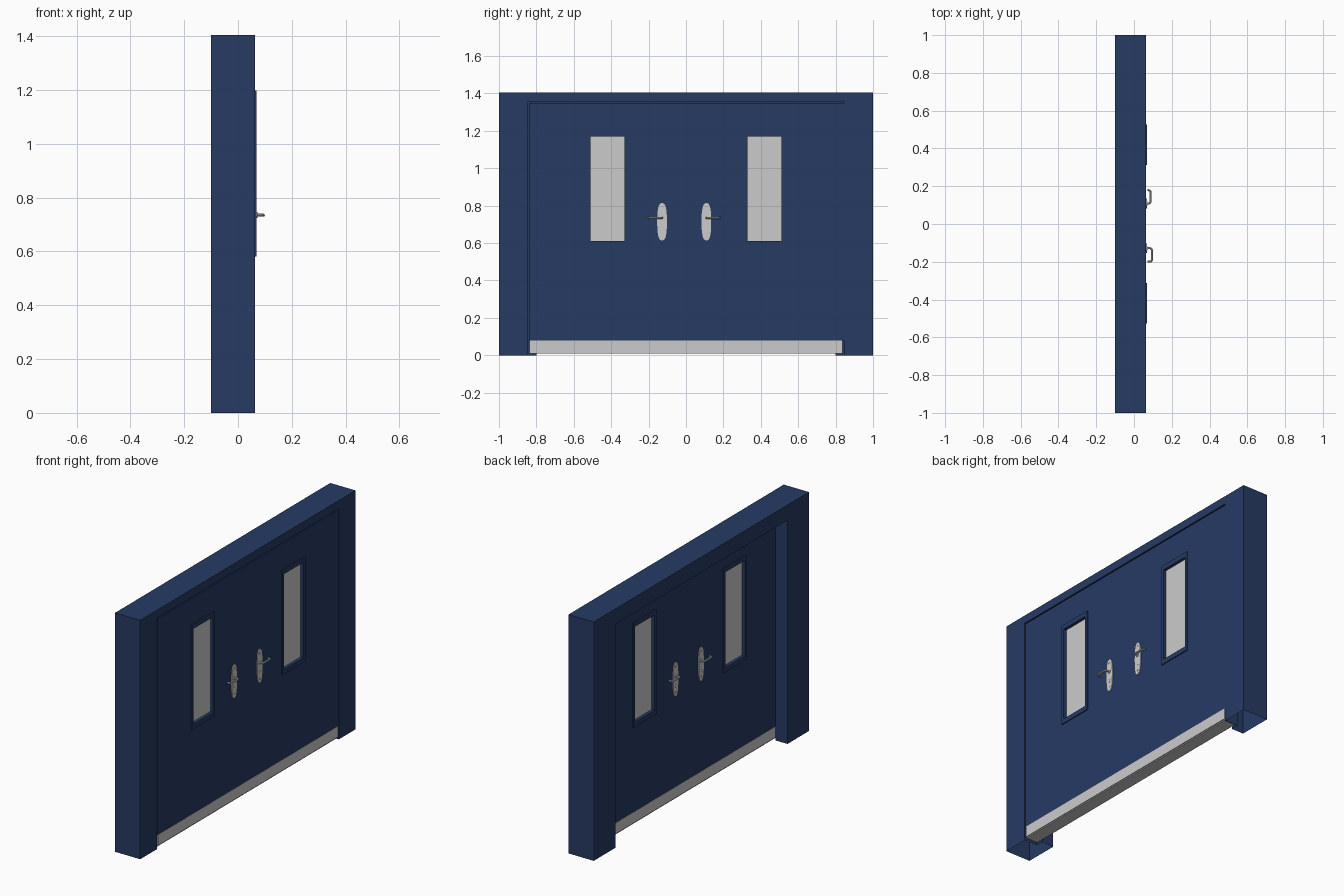
import bpy, bmesh, math
from mathutils import Vector

if "Cube" in bpy.data.objects:
    bpy.data.objects.remove(bpy.data.objects["Cube"])

navy = bpy.data.materials.new("navy_paint")
navy.diffuse_color = (0.02, 0.043, 0.127, 1)
navy.use_nodes = True
navy.node_tree.nodes["Principled BSDF"].inputs["Base Color"].default_value = navy.diffuse_color

BACK, FRONT = -0.02, 0.063          # faces of the door leaf along x
MID = (BACK + FRONT) / 2
HALF = (FRONT - BACK) / 2


def finish(name, bm, mat=None, smooth=False):
    bmesh.ops.recalc_face_normals(bm, faces=bm.faces)
    me = bpy.data.meshes.new(name)
    bm.to_mesh(me)
    bm.free()
    ob = bpy.data.objects.new(name, me)
    bpy.context.collection.objects.link(ob)
    if mat:
        me.materials.append(mat)
    if smooth:
        bpy.ops.object.select_all(action='DESELECT')
        ob.select_set(True)
        bpy.context.view_layer.objects.active = ob
        bpy.ops.object.shade_smooth_by_angle(angle=math.radians(35))
    return ob


def box(name, x, y, z, mat=None):
    bm = bmesh.new()
    bmesh.ops.create_cube(bm, size=1)
    for v in bm.verts:
        v.co = [a + (b - a) * (c + 0.5) for (a, b), c in zip((x, y, z), v.co)]
    return finish(name, bm, mat)


def prism(bm, pts, x0, x1):
    """Extrude a closed (y, z) outline from x0 to x1."""
    f = bm.faces.new([bm.verts.new((x0, y, z)) for y, z in pts])
    ext = bmesh.ops.extrude_face_region(bm, geom=[f])["geom"]
    for v in ext:
        if isinstance(v, bmesh.types.BMVert):
            v.co.x = x1


def ellipse(cy, cz, ry, rz, n=12):
    return [(cy + ry * math.cos(2 * math.pi * i / n),
             cz + rz * math.sin(2 * math.pi * i / n)) for i in range(n)]


# Door frame: rebated profile (x, half width, top) swept round the opening, open at the floor
profile = [(-0.1, 1, 1.405), (0.064, 1, 1.405), (0.064, 0.845, 1.357),
           (-0.022, 0.845, 1.357), (-0.022, 0.8, 1.315), (-0.1, 0.8, 1.315)]
bm = bmesh.new()
rows = [[bm.verts.new(c) for c in ((x, -w, 0), (x, -w, t), (x, w, t), (x, w, 0))]
        for x, w, t in profile]
for a, b in zip(rows, rows[1:] + rows[:1]):
    for i in range(3):
        bm.faces.new((a[i], a[i + 1], b[i + 1], b[i]))
finish("door_frame", bm, navy)

# Door leaf with two window openings
leaf = box("door_leaf", (BACK, FRONT), (-0.838, 0.844), (0.08, 1.35), navy)
for s in (-1, 1):
    cut = box("window_cutter", (-0.2, 0.2), sorted((s * 0.325, s * 0.515)), (0.605, 1.175))
    mod = leaf.modifiers.new("opening", 'BOOLEAN')
    mod.object, mod.solver = cut, 'EXACT'
    bpy.context.view_layer.objects.active = leaf
    bpy.ops.object.modifier_apply(modifier=mod.name)
    bpy.data.objects.remove(cut)

# Kick plate wrapping the bottom of the leaf, with a thin seal beneath
box("kick_plate", (BACK - 0.001, FRONT + 0.001), (-0.836, 0.838), (0.016, 0.08))
box("bottom_seal", (BACK + 0.004, FRONT - 0.004), (-0.836, 0.838), (0.01, 0.016))

# Windows: a surround lining the opening and a recessed pane
for side, s in (("left", -1), ("right", 1)):
    bm = bmesh.new()
    loops = []
    for x, h, z0, z1 in ((BACK - 0.006, 0.107, 0.582, 1.198), (FRONT + 0.006, 0.107, 0.582, 1.198),
                         (FRONT + 0.006, 0.09, 0.61, 1.17), (BACK - 0.006, 0.09, 0.61, 1.17)):
        c = s * 0.42
        loops.append([bm.verts.new(p) for p in
                      ((x, c - h, z0), (x, c + h, z0), (x, c + h, z1), (x, c - h, z1))])
    for a, b in zip(loops, loops[1:] + loops[:1]):
        for i in range(4):
            j = (i + 1) % 4
            bm.faces.new((a[i], a[j], b[j], b[i]))
    finish(side + "_window_surround", bm, navy)
    box(side + "_window_pane", (BACK + 0.012, FRONT - 0.012),
        sorted((s * 0.328, s * 0.512)), (0.608, 1.172))


def handle(name, face, cy, out, reach):
    """Back plate, screws, keyhole and lever; face is +1 or -1 along x."""
    def X(d):
        return MID + face * (HALF + d)
    d = 1 if cy > 0 else -1
    plate = []
    for i in range(32):                      # rounded, slightly tapered outline
        t = 2 * math.pi * i / 32
        c, q = math.cos(t), math.sin(t)
        plate.append((cy + 0.026 * math.copysign(abs(c) ** 0.7, c),
                      0.714 + 0.1 * math.copysign(abs(q) ** 0.8, q)))
    bm = bmesh.new()
    prism(bm, plate, X(-0.001), X(0.005))
    finish(name + "_plate", bm, smooth=True)
    bm = bmesh.new()
    for z in (0.79, 0.64):
        prism(bm, ellipse(cy, z, 0.005, 0.005), X(0.004), X(0.0065))
    prism(bm, ellipse(cy, 0.677, 0.007, 0.009), X(0.004), X(0.0065))
    prism(bm, ellipse(cy, 0.735, 0.011, 0.011, 16), X(0.004), X(0.009))
    finish(name + "_screws_and_keyhole", bm, smooth=True)

    # Lever: bent rod out of the plate, sideways, and back toward the door
    y0, y1, r = cy, cy + d * reach, 0.01
    path = [(0.003, y0)]
    for yc, a0 in ((y0 + d * r, math.pi), (y1 - d * r, math.pi / 2)):
        for k in range(5):
            a = a0 - k * math.pi / 8
            path.append((out - r + r * math.sin(a), yc + d * r * math.cos(a)))
    path.append((0.008, y1))
    cu = bpy.data.curves.new(name + "_lever", 'CURVE')
    cu.dimensions = '3D'
    cu.bevel_depth, cu.bevel_resolution, cu.use_fill_caps = 0.0055, 2, True
    sp = cu.splines.new('POLY')
    sp.points.add(len(path) - 1)
    for p, (x, y) in zip(sp.points, path):
        p.co = (X(x), y, 0.735, 1)
    ob = bpy.data.objects.new(name + "_lever", cu)
    bpy.context.collection.objects.link(ob)
    bpy.ops.object.select_all(action='DESELECT')
    ob.select_set(True)
    bpy.context.view_layer.objects.active = ob
    bpy.ops.object.convert(target='MESH')
    bpy.ops.object.shade_smooth_by_angle(angle=math.radians(40))


# Handles: the back pair is the front pair turned half round
for label, f in (("front", 1), ("back", -1)):
    handle(label + "_handle_a", f, f * -0.128, 0.0315, 0.071)
    handle(label + "_handle_b", f, f * 0.109, 0.024, 0.07)
